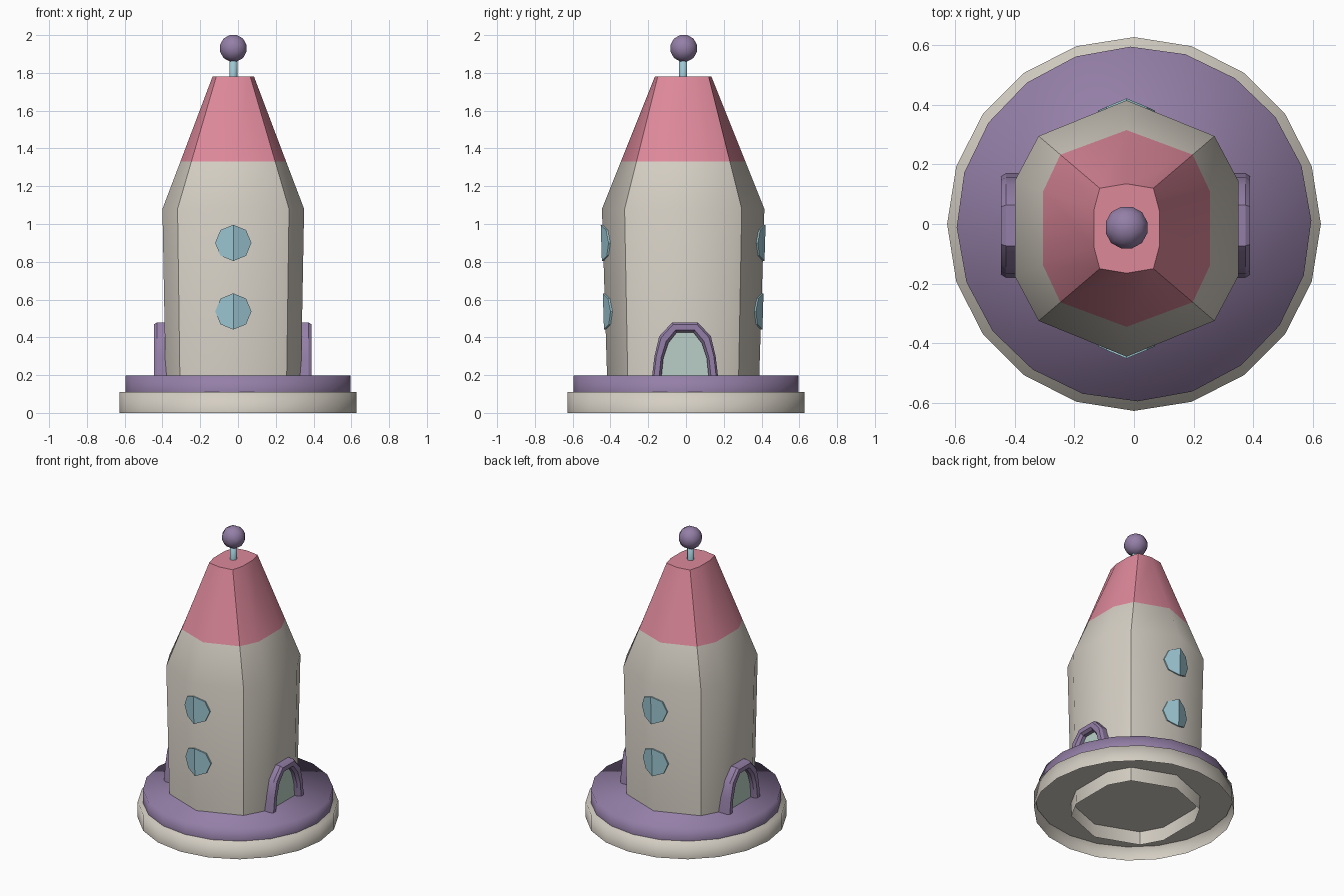
import bpy, bmesh, math
from mathutils import Vector

if "Cube" in bpy.data.objects:
    bpy.data.objects.remove(bpy.data.objects["Cube"])

CX, CY = -0.025, -0.015          # tower axis


def material(name, rgb):
    m = bpy.data.materials.new(name)
    lin = [((c / 255 + 0.055) / 1.055) ** 2.4 for c in rgb]
    m.diffuse_color = (*lin, 1)
    m.use_nodes = True
    m.node_tree.nodes["Principled BSDF"].inputs["Base Color"].default_value = m.diffuse_color
    return m


STONE = material("warm_stone", (212, 206, 195))
PINK = material("roof_pink", (221, 136, 154))
PURPLE = material("soft_purple", (148, 127, 167))
BLUE = material("window_blue", (157, 199, 211))
GREEN = material("door_pale_green", (184, 207, 198))


def finish(name, bm, mats, loc=(0, 0, 0), angle=30, recalc=True):
    """Turn a bmesh into an object; angle None keeps hand-set sharp edges."""
    if recalc:
        bmesh.ops.recalc_face_normals(bm, faces=bm.faces)
    for f in bm.faces:
        f.smooth = True
    if angle is not None:
        for e in bm.edges:
            if len(e.link_faces) == 2 and e.calc_face_angle(0) > math.radians(angle):
                e.smooth = False
    me = bpy.data.meshes.new(name)
    bm.to_mesh(me)
    bm.free()
    for m in mats:
        me.materials.append(m)
    ob = bpy.data.objects.new(name, me)
    ob.location = loc
    bpy.context.collection.objects.link(ob)
    return ob


def loft(bm, rings, closed=True):
    """Skin a list of point rings with quads and return the vertex rings."""
    vr = [[bm.verts.new(p) for p in r] for r in rings]
    n = len(vr[0])
    for a, b in zip(vr, vr[1:]):
        for i in range(n if closed else n - 1):
            j = (i + 1) % n
            bm.faces.new((a[i], a[j], b[j], b[i]))
    return vr


def circle(r, z, n, rot=0.0):
    return [(r * math.cos(2 * math.pi * i / n + rot),
             r * math.sin(2 * math.pi * i / n + rot), z) for i in range(n)]


def drum(name, r, z0, z1, n, mat, loc=(0, 0, 0), rot=0.0):
    """Cylinder with a top and an open underside."""
    bm = bmesh.new()
    rings = loft(bm, [circle(r, z0, n, rot), circle(r, z1, n, rot)])
    bm.faces.new(rings[1])
    return finish(name, bm, [mat], loc, recalc=False)


# stepped round base, hollow underneath
drum("base_step_lower", 0.627, 0.0, 0.11, 20, STONE)
drum("base_step_upper", 0.595, 0.11, 0.197, 20, PURPLE, rot=0.02)
bm = bmesh.new()
bm.faces.new([bm.verts.new(p) for p in reversed(circle(0.622, 0.095, 20))])
finish("base_underside", bm, [STONE], recalc=False)


# ten-sided tower and roof: z, corner x, corner y, side x, side y, front point y
ROWS = [(0.0, .280, .290, .355, .153, .397),
        (1.08, .295, .310, .375, .160, .430),
        (1.33, .222, .2475, .280, .124, .330),
        (1.78, .090, .135, .110, .060, .150)]


def tower_ring(z, cx, cy, sx, sy, fy):
    half = [(0, -fy), (cx, -cy), (sx, -sy), (sx, sy), (cx, cy)]
    return [(x, y, z) for x, y in half] + [(-x, -y, z) for x, y in half]


bm = bmesh.new()
rings = loft(bm, [tower_ring(*r) for r in ROWS])
bm.faces.new(rings[-1])
for f in bm.faces:
    f.material_index = 1 if f.calc_center_median().z > 1.33 else 0
for a, b in zip(rings, rings[1:]):           # crisp vertical corners
    for i in (1, 4, 6, 9):
        bm.edges.get((a[i], b[i])).smooth = False
for i in range(10):
    bm.edges.get((rings[-1][i], rings[-1][(i + 1) % 10])).smooth = False
finish("tower_body", bm, [STONE, PINK], (CX, CY, 0), angle=None, recalc=False)


# windows: octagonal plates folded round the front and back ridges
def window(name, zc, side):
    bm = bmesh.new()
    r = 0.096

    def pt(x, z, lift):
        t = z / 1.08
        fy = .397 + (.430 - .397) * t
        slope = (fy - (.29 + .02 * t)) / (.28 + .015 * t)
        return (x, side * (fy - slope * abs(x) + lift), z)

    for sx in (1, -1):
        prof = [(sx * r * math.sin(k * math.pi / 4), zc + r * math.cos(k * math.pi / 4))
                for k in range(5)]
        outer = [bm.verts.new(pt(x, z, 0.009)) for x, z in prof]
        inner = [bm.verts.new(pt(x, z, -0.004)) for x, z in prof]
        bm.faces.new(outer)
        bm.faces.new(inner[::-1])
        for i in range(4):
            bm.faces.new((outer[i], inner[i], inner[i + 1], outer[i + 1]))
    bmesh.ops.remove_doubles(bm, verts=bm.verts, dist=1e-4)
    finish(name, bm, [BLUE], (CX, CY, 0))


for label, side in (("front", -1), ("back", 1)):
    window(label + "_window_lower", 0.537, side)
    window(label + "_window_upper", 0.90, side)


# arched doors on both sides
def arch(half):
    return [(-y, z) for y, z in half] + [(y, z) for y, z in reversed(half)]


OUTER = arch([(.175, .19), (.162, .30), (.137, .405), (.068, .479)])
INNER = arch([(.125, .19), (.115, .29), (.088, .37), (.045, .425)])
SECTION = [(0, .33), (0, .402), (.2, .418), (.75, .418), (1, .400), (1, .33)]

for label, s in (("right", 1), ("left", -1)):
    bm = bmesh.new()
    loft(bm, [[(s * x, o[0] + (i[0] - o[0]) * t, o[1] + (i[1] - o[1]) * t)
               for o, i in zip(OUTER, INNER)] for t, x in SECTION], closed=False)
    ob_loc = (CX - 0.003, -0.005, 0)
    for f in bm.faces:                        # strips all wind the same way
        if s > 0:
            f.normal_flip()
    bm.normal_update()
    top = max(bm.faces, key=lambda f: f.calc_center_median().z)
    if top.normal.z < 0:
        bmesh.ops.reverse_faces(bm, faces=bm.faces)
    bm.normal_update()
    finish(label + "_door_frame", bm, [PURPLE], ob_loc, recalc=False)

    bm = bmesh.new()
    pts = INNER if s > 0 else INNER[::-1]
    f = bm.faces.new([bm.verts.new((s * 0.376, y, z)) for y, z in pts])
    bm.normal_update()
    if f.normal.x * s < 0:
        f.normal_flip()
    finish(label + "_door_panel", bm, [GREEN], ob_loc, recalc=False)


# finial rod and ball
drum("finial_rod", 0.023, 1.77, 1.89, 8, BLUE, (CX, -0.015, 0), math.pi / 8)
bm = bmesh.new()
bmesh.ops.create_cube(bm, size=2)
bmesh.ops.subdivide_edges(bm, edges=bm.edges[:], cuts=2, use_grid_fill=True)
for v in bm.verts:
    v.co = Vector([math.tan(c * math.pi / 4) for c in v.co]).normalized() * 0.0745
zmax = max(v.co.z for v in bm.verts)
finish("finial_ball", bm, [PURPLE], (CX, -0.012, 2.0 - zmax))
